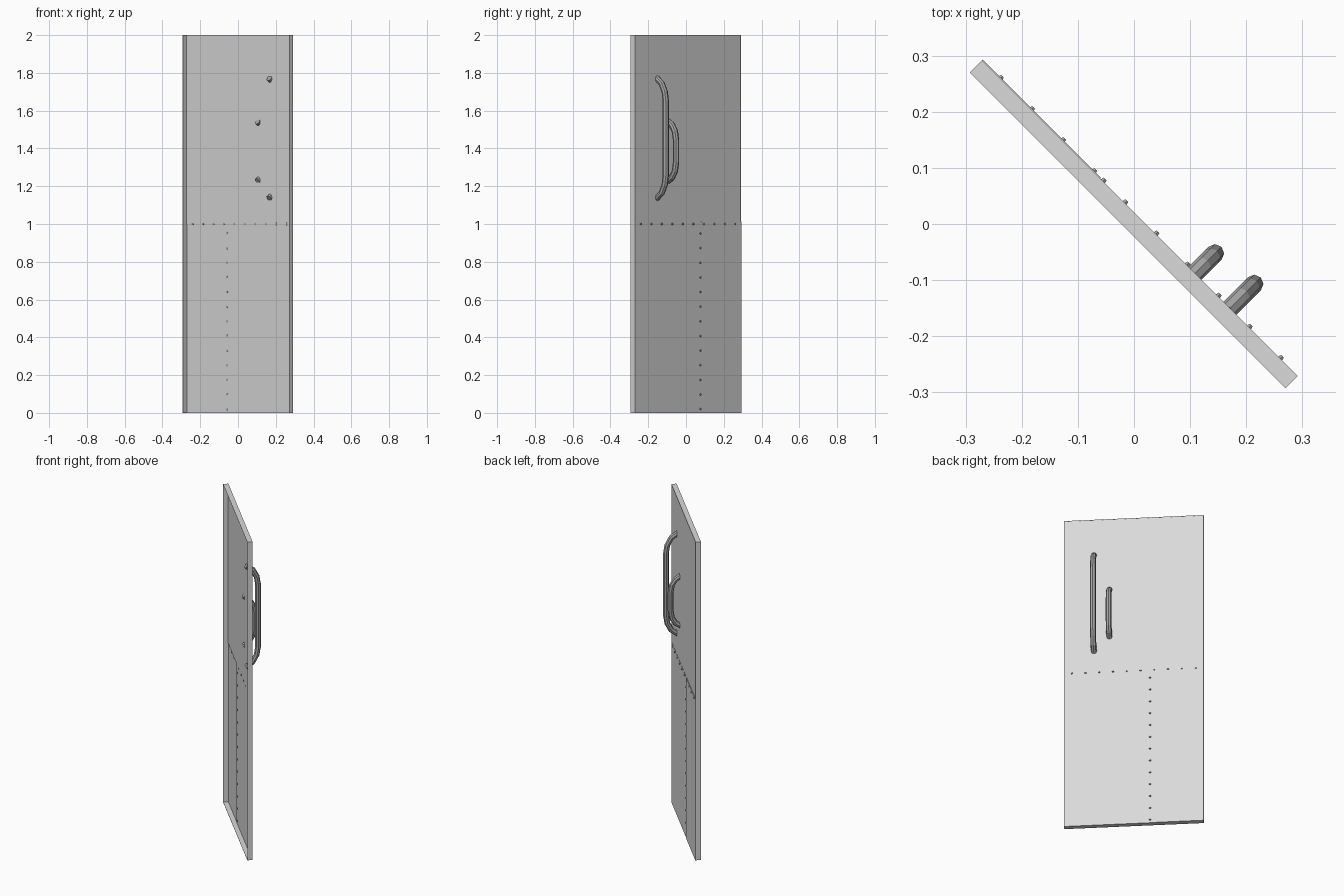
import bpy
import bmesh
from math import radians
from mathutils import Matrix

if "Cube" in bpy.data.objects:
    bpy.data.objects.remove(bpy.data.objects["Cube"])

# The door stands diagonally: local x runs across it, local +y is the handle side
TURN = Matrix.Rotation(radians(-45), 4, "Z")
W = 0.398
FRONT = -0.016
SKIN = 0.002


def material(name, value):
    m = bpy.data.materials.new(name)
    m.use_nodes = True
    colour = (value, value, value, 1)
    m.diffuse_color = colour
    m.node_tree.nodes["Principled BSDF"].inputs["Base Color"].default_value = colour
    return m


panel_grey = material("panel_grey", 0.7)
handle_grey = material("handle_grey", 0.38)


def finish(name, bm, mat):
    mesh = bpy.data.meshes.new(name)
    bm.to_mesh(mesh)
    bm.free()
    mesh.materials.append(mat)
    obj = bpy.data.objects.new(name, mesh)
    bpy.context.collection.objects.link(obj)
    obj.matrix_world = TURN
    return obj


def box(name, lo, hi, mat=panel_grey):
    bm = bmesh.new()
    size = [b - a for a, b in zip(lo, hi)]
    mid = [(a + b) / 2 for a, b in zip(lo, hi)]
    bmesh.ops.create_cube(bm, size=1, matrix=Matrix.Translation(mid) @ Matrix.Diagonal((*size, 1)))
    return finish(name, bm, mat)


# Thin skins on the handle side, the lower ones lapping over the upper one
SEAM = -0.1
box("upper_panel", (-W, 0.0115, 1.0), (W, 0.0135, 2))
box("lower_left_panel", (SEAM - 0.02, 0.012, 0), (W, 0.0145, 1.01))
box("lower_right_panel", (-W, 0.0135, 0), (SEAM, 0.0165, 1.012))

# Folded edges around the open front
for name, x in (("right_edge", -W), ("left_edge", W - SKIN)):
    box(name, (x, FRONT, 0), (x + SKIN, 0.0145, 2))
for name, z in (("bottom_edge", 0), ("top_edge", 2 - SKIN)):
    box(name, (-W, FRONT, z), (W, 0.0145, z + SKIN))


# Rivet rows along the two seams
def rivets(name, spots):
    bm = bmesh.new()
    for x, z in spots:
        place = Matrix.Translation((x, 0.0155, z)) @ Matrix.Rotation(radians(-90), 4, "X")
        bmesh.ops.create_cone(bm, cap_ends=True, segments=6, radius1=0.007,
                              radius2=0.004, depth=0.01, matrix=place)
    finish(name, bm, handle_grey)


rivets("cross_rivets", [(-0.352 + i * 0.0784, 1.0) for i in range(10)])
rivets("upright_rivets", [(-0.093, 0.02 + i * 0.0775) for i in range(13)])


# Bent tube handles, mirrored about their middle height
def handle(name, x, mid, half_path, radius):
    path = [(y, mid + h) for y, h in half_path]
    path += [(y, mid - h) for y, h in reversed(half_path)]
    curve = bpy.data.curves.new(name, "CURVE")
    curve.dimensions = "3D"
    curve.bevel_depth = radius
    curve.bevel_resolution = 2
    curve.use_fill_caps = True
    spline = curve.splines.new("POLY")
    spline.points.add(len(path) - 1)
    for point, (y, z) in zip(spline.points, path):
        point.co = (x, y, z, 1)
    spline.use_smooth = False
    helper = bpy.data.objects.new(name + "_path", curve)
    bpy.context.collection.objects.link(helper)
    bm = bmesh.new()
    graph = bpy.context.evaluated_depsgraph_get()
    bm.from_mesh(helper.evaluated_get(graph).to_mesh())
    bpy.data.objects.remove(helper)
    for face in bm.faces:
        face.smooth = False
        face.material_index = 0
    finish(name, bm, handle_grey)


handle("long_handle", 0.227, 1.454,
       [(0.006, 0.318), (0.045, 0.29), (0.068, 0.245), (0.076, 0.195)], 0.0165)
handle("short_handle", 0.139, 1.385,
       [(0.006, 0.157), (0.035, 0.138), (0.056, 0.105), (0.065, 0.055)], 0.0165)
